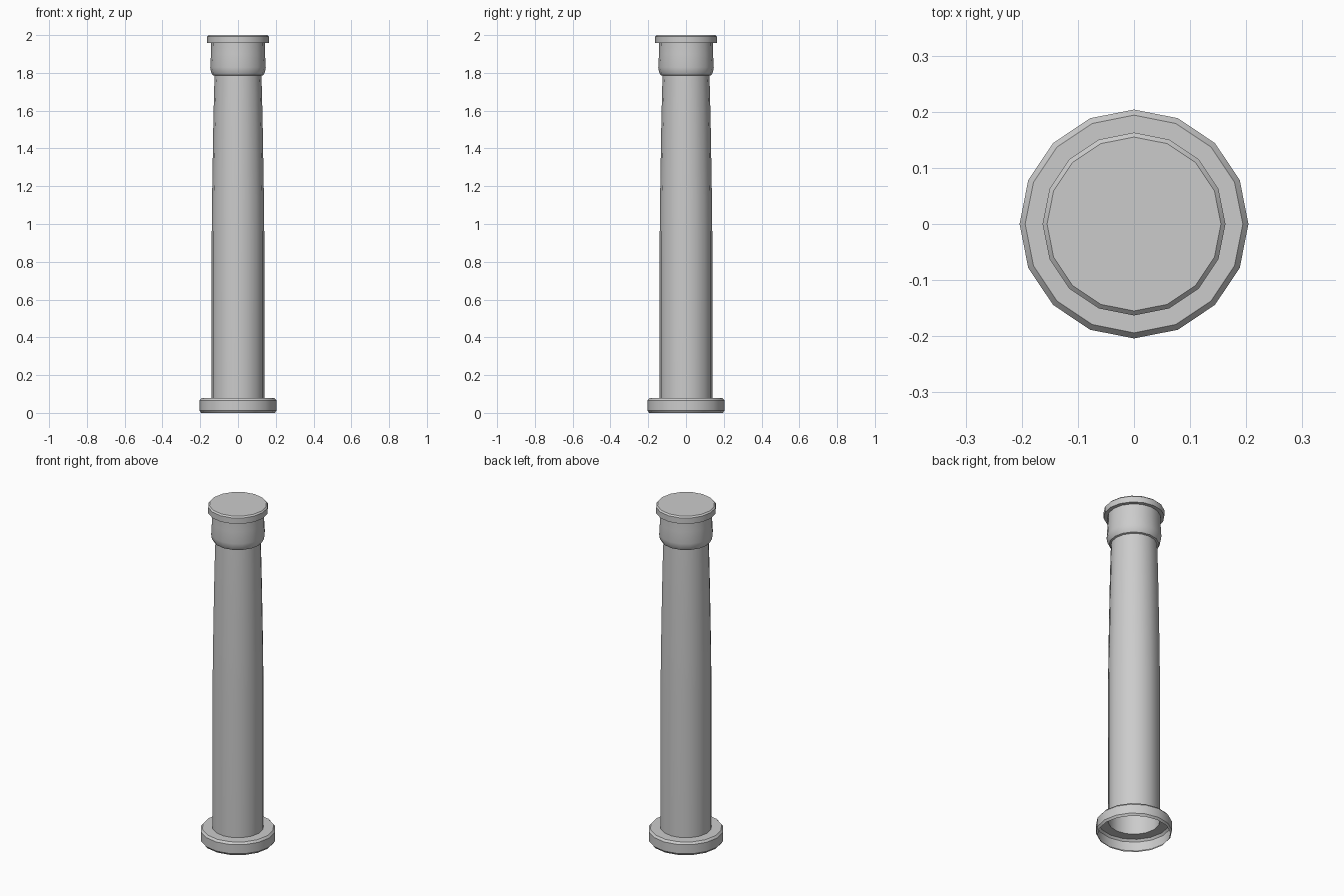
import bpy
import bmesh
from math import cos, sin, pi, radians

cube = bpy.data.objects.get("Cube")
if cube:
    bpy.data.objects.remove(cube, do_unlink=True)

SIDES = 16

stone = bpy.data.materials.new("grey_stone")
stone.use_nodes = True
GREY = (0.6, 0.6, 0.6, 1)
stone.diffuse_color = GREY
stone.node_tree.nodes["Principled BSDF"].inputs["Base Color"].default_value = GREY


def lathe(name, profile, close_top=False):
    """Turn a (radius, height) profile, listed upwards, around the z axis."""
    bm = bmesh.new()
    rings = []
    for r, z in profile:
        rings.append([bm.verts.new((r * cos(2 * pi * i / SIDES),
                                    r * sin(2 * pi * i / SIDES), z))
                      for i in range(SIDES)])
    for low, high in zip(rings, rings[1:]):
        for i in range(SIDES):
            j = (i + 1) % SIDES
            bm.faces.new((low[i], low[j], high[j], high[i]))
    if close_top:
        bm.faces.new(rings[-1])
    mesh = bpy.data.meshes.new(name)
    bm.to_mesh(mesh)
    bm.free()
    mesh.materials.append(stone)
    obj = bpy.data.objects.new(name, mesh)
    bpy.context.collection.objects.link(obj)
    bpy.ops.object.select_all(action="DESELECT")
    obj.select_set(True)
    bpy.context.view_layer.objects.active = obj
    bpy.ops.object.shade_smooth_by_angle(angle=radians(35))
    return obj


# Hollow base plinth with bevelled rims, open underneath
lathe("base", [(0.195, 0), (0.204, 0.012), (0.204, 0.066),
               (0.194, 0.078), (0.139, 0.078)])

# Shaft, straight below and gently tapered above
lathe("shaft", [(0.139, 0.078), (0.139, 0.96), (0.137, 1.15), (0.134, 1.33),
                (0.131, 1.51), (0.127, 1.69), (0.124, 1.785)])

# Capital bell, curling in to meet the shaft
lathe("capital", [(0.124, 1.785), (0.134, 1.788), (0.143, 1.805),
                  (0.147, 1.83), (0.143, 1.9), (0.142, 1.957)])

# Top slab with bevelled rim
lathe("top_slab", [(0.142, 1.957), (0.163, 1.957), (0.163, 1.992),
                   (0.155, 2)], close_top=True)
